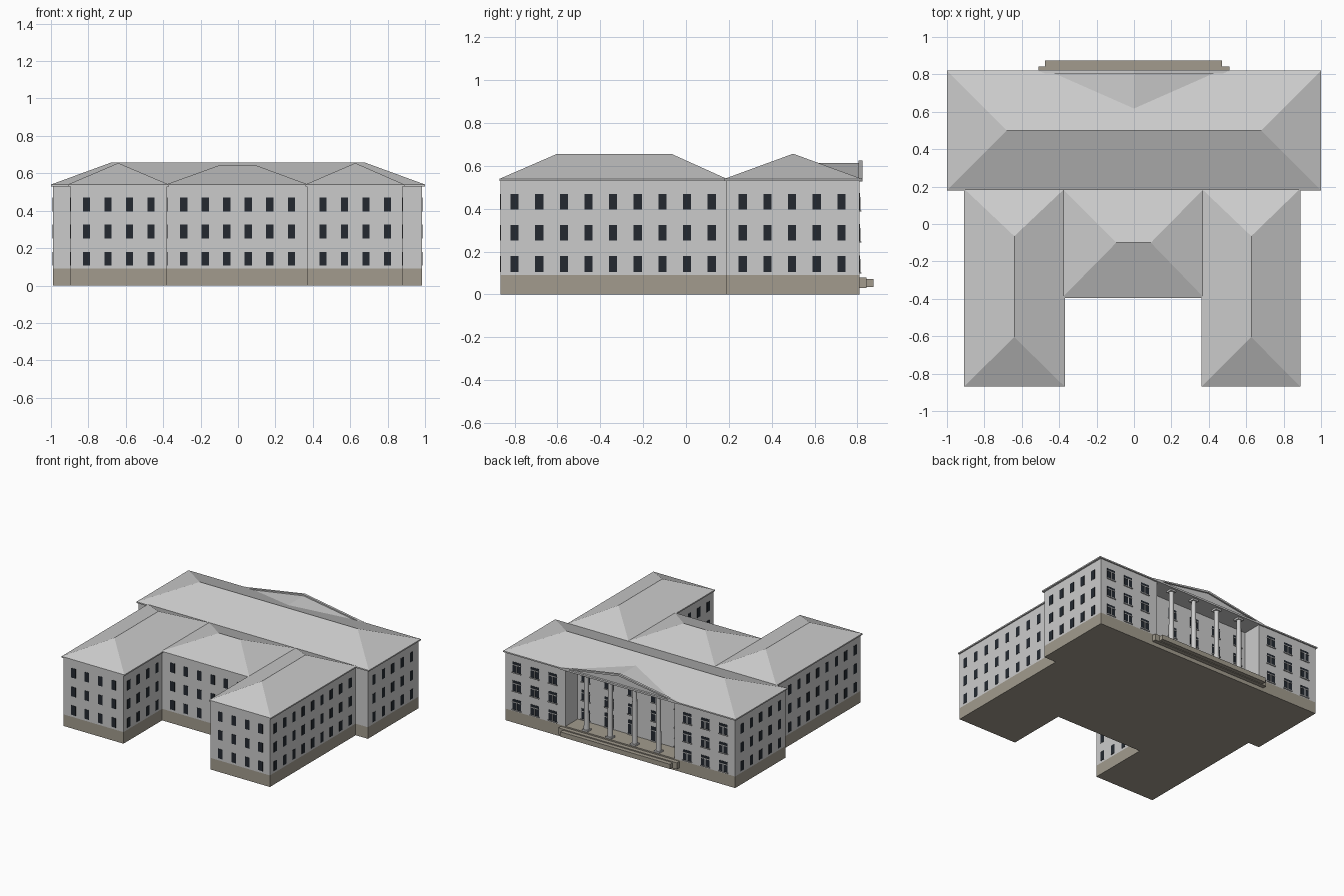
import bpy, bmesh
from mathutils import Matrix, Vector

if "Cube" in bpy.data.objects:
    bpy.data.objects.remove(bpy.data.objects["Cube"])


def material(name, rgb):
    m = bpy.data.materials.new(name)
    m.diffuse_color = (*rgb, 1)
    m.use_nodes = True
    m.node_tree.nodes["Principled BSDF"].inputs["Base Color"].default_value = m.diffuse_color
    return m


STONE = material("plinth_stone", (0.36, 0.33, 0.27))
GLASS = material("dark_glass", (0.017, 0.022, 0.03))


def finish(name, bm, mat=None):
    bmesh.ops.recalc_face_normals(bm, faces=bm.faces)
    me = bpy.data.meshes.new(name)
    bm.to_mesh(me)
    bm.free()
    ob = bpy.data.objects.new(name, me)
    bpy.context.collection.objects.link(ob)
    if mat:
        me.materials.append(mat)
    return ob


def add_box(bm, x0, x1, y0, y1, z0, z1):
    m = Matrix.Translation(((x0 + x1) / 2, (y0 + y1) / 2, (z0 + z1) / 2))
    bmesh.ops.create_cube(bm, size=1, matrix=m @ Matrix.Diagonal((x1 - x0, y1 - y0, z1 - z0, 1)))


def boxes(name, items, mat=None):
    bm = bmesh.new()
    for b in items:
        add_box(bm, *b)
    return finish(name, bm, mat)


def prism(name, pts, move, mat=None):
    bm = bmesh.new()
    f = bm.faces.new([bm.verts.new(p) for p in pts])
    r = bmesh.ops.extrude_face_region(bm, geom=[f])
    bmesh.ops.translate(bm, vec=move, verts=[v for v in r["geom"] if isinstance(v, bmesh.types.BMVert)])
    return finish(name, bm, mat)


def hip_roof(name, x0, x1, y0, y1, ridge_a, ridge_b, zr):
    bm = bmesh.new()
    rings = [[bm.verts.new((x, y, z)) for x, y in ((x0, y0), (x1, y0), (x1, y1), (x0, y1))]
             for z in (EAVE, EAVE + 0.01)]
    a, b = bm.verts.new((*ridge_a, zr)), bm.verts.new((*ridge_b, zr))
    lo, up = rings
    bm.faces.new(lo)
    for i in range(4):
        j = (i + 1) % 4
        bm.faces.new((lo[i], lo[j], up[j], up[i]))
    if ridge_a[1] == ridge_b[1]:      # ridge along x
        faces = [(up[0], up[1], b, a), (up[1], up[2], b), (up[2], up[3], a, b), (up[3], up[0], a)]
    else:                             # ridge along y
        faces = [(up[0], up[1], a), (up[1], up[2], b, a), (up[2], up[3], b), (up[3], up[0], a, b)]
    for f in faces:
        bm.faces.new(f)
    return finish(name, bm)


EAVE, PL = 0.53, 0.09
RX, RY, BACK = 0.47, 0.66, 0.81      # recess half width, recess wall, rear wall

# Plinths and walls of the two wings and the middle block
blocks = {"left_wing": (-0.895, -0.38, -0.865, 0.19),
          "right_wing": (0.37, 0.88, -0.865, 0.19),
          "middle_block": (-0.38, 0.37, -0.39, 0.19)}
for n, b in blocks.items():
    boxes(n + "_plinth", [(*b, 0, PL)], STONE)
    boxes(n + "_walls", [(*b, PL, EAVE)])

# Main bar, U-shaped around the rear portico recess
boxes("main_plinth", [(-0.99, 0.985, 0.19, BACK, 0, PL)], STONE)
prism("main_walls", [(x, y, PL) for x, y in (
    (-0.99, 0.19), (0.985, 0.19), (0.985, BACK), (RX, BACK), (RX, RY),
    (-RX, RY), (-RX, BACK), (-0.99, BACK))], (0, 0, EAVE - PL))

# Hipped roofs
hip_roof("main_roof", -1, 1, 0.18, 0.82, (-0.68, 0.5), (0.68, 0.5), 0.657)
hip_roof("left_wing_roof", -0.91, -0.37, -0.87, 0.19, (-0.64, -0.605), (-0.64, -0.065), 0.655)
hip_roof("right_wing_roof", 0.36, 0.89, -0.87, 0.19, (0.627, -0.605), (0.627, -0.065), 0.655)
hip_roof("middle_roof", -0.385, 0.375, -0.395, 0.19, (-0.095, -0.1), (0.09, -0.1), 0.645)

# Plain windows on the front and sides
LEVELS = (0.143, 0.288, 0.433)
W, H, T = 0.019, 0.037, 0.002
panes = []


def front_window(x, y, z):
    panes.append((x - W, x + W, y - T, y + T, z - H, z + H))


def side_window(x, y, z):
    panes.append((x - T, x + T, y - W, y + W, z - H, z + H))


for z in LEVELS:
    for i in range(4):
        front_window(-0.81 + 0.115 * i, -0.865, z)
        front_window(0.455 + 0.115 * i, -0.865, z)
        side_window(-0.38, -0.80 + 0.115 * i, z)
        side_window(0.37, -0.80 + 0.115 * i, z)
    for i in range(6):
        front_window(-0.29 + 0.115 * i, -0.39, z)
    for i in range(9):
        side_window(-0.895, -0.80 + 0.115 * i, z)
        side_window(0.88, -0.80 + 0.115 * i, z)
    for i in range(5):
        side_window(-0.99, 0.265 + 0.115 * i, z)
        side_window(0.985, 0.265 + 0.115 * i, z)
boxes("plain_windows", panes, GLASS)

# Framed windows and doors on the rear
glass, frames = [], []


def rear_window(x, y, z, w=0.036, h=0.04):
    glass.append((x - w, x + w, y - T, y + T, z - h, z + h))
    frames.append((x - 0.003, x + 0.003, y, y + 0.005, z - h, z + h * 0.4))
    frames.append((x - w, x + w, y, y + 0.005, z + h * 0.4, z + h * 0.4 + 0.006))
    frames.append((x - w - 0.004, x + w + 0.004, y, y + 0.008, z - h - 0.006, z - h))


for k, z in enumerate(LEVELS):
    for s in (-1, 1):
        for x in (0.58, 0.735, 0.89):
            rear_window(s * x, BACK, z)
        rear_window(s * 0.4, RY, z)
    for x in (-0.2, 0, 0.2):
        if k:
            rear_window(x, RY, z)
        else:
            rear_window(x, RY, PL + 0.06, 0.036, 0.054)
boxes("rear_glass", glass, GLASS)
boxes("rear_frames", frames)

# Portico columns with bases and capitals
bm = bmesh.new()
for x in (-0.31, -0.105, 0.105, 0.31):
    bmesh.ops.create_cone(bm, cap_ends=True, segments=20, radius1=0.02, radius2=0.017,
                          depth=EAVE - PL, matrix=Matrix.Translation((x, 0.78, (EAVE + PL) / 2)))
    for z0, z1 in ((PL, PL + 0.012), (EAVE - 0.014, EAVE)):
        add_box(bm, x - 0.024, x + 0.024, 0.756, 0.804, z0, z1)
columns = finish("portico_columns", bm)
bpy.context.view_layer.objects.active = columns
columns.select_set(True)
bpy.ops.object.shade_smooth_by_angle()

# Pediment: gable running back into the roof, plus a raking cornice
prism("pediment_gable", [(-0.49, 0.81, EAVE + 0.005), (0.49, 0.81, EAVE + 0.005), (0, 0.81, 0.614)],
      (0, -0.2, 0))
prism("pediment_cornice", [(x, 0.805, z) for x, z in (
    (-0.51, 0.53), (-0.51, 0.54), (0, 0.625), (0.51, 0.54), (0.51, 0.53), (0.45, 0.54),
    (0, 0.61), (-0.45, 0.54))], (0, 0.018, 0))
boxes("pediment_base", [(-0.51, 0.51, 0.805, 0.823, 0.528, 0.542)])

# Rear steps
boxes("rear_steps", [(-0.51, 0.51, 0.80, 0.842, 0.03, 0.08),
                     (-0.475, 0.47, 0.80, 0.875, 0.035, 0.072)], STONE)
